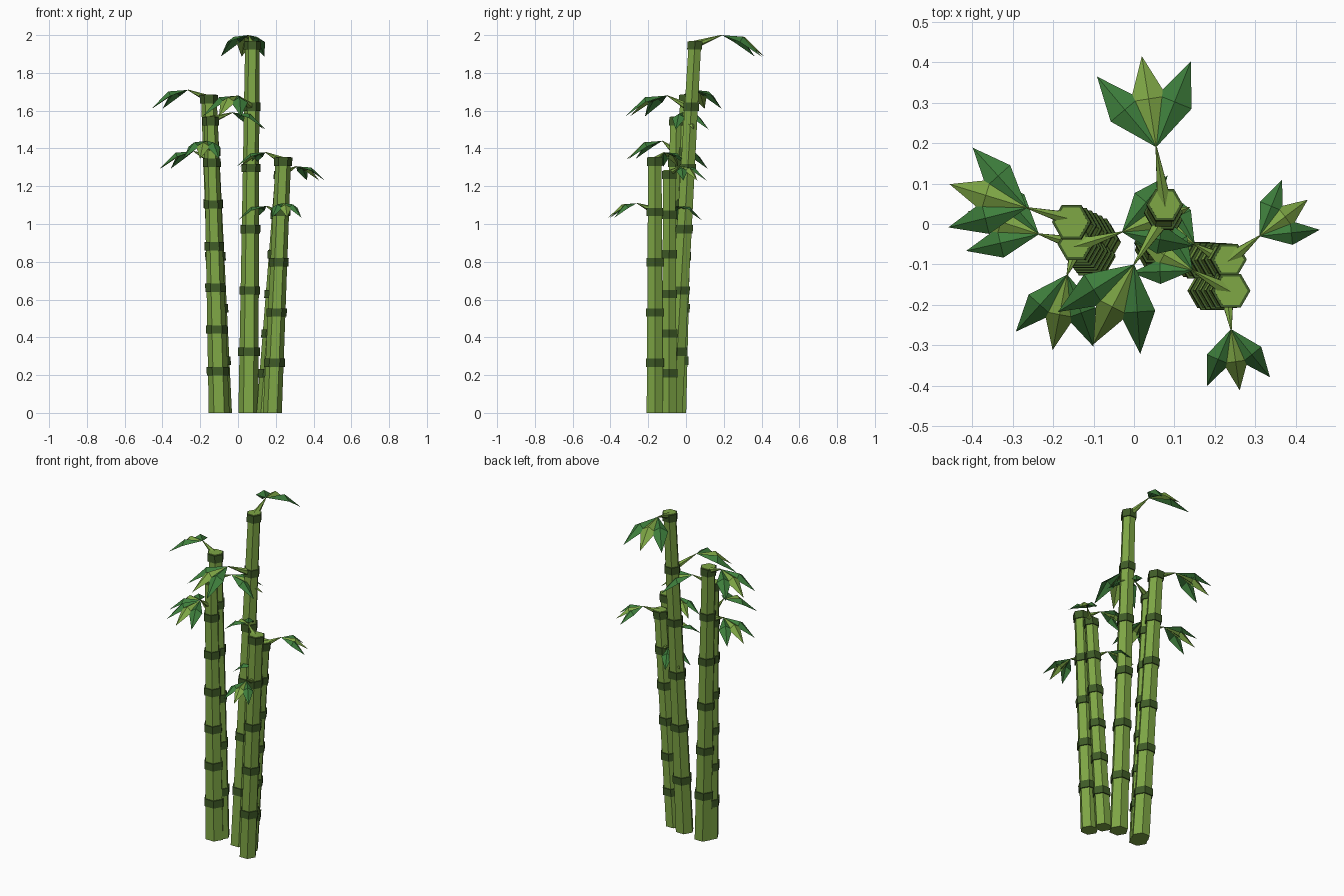
import bpy, bmesh, math
from mathutils import Vector, Matrix

cube = bpy.data.objects.get("Cube")
if cube:
    bpy.data.objects.remove(cube)


def material(name, rgb):
    m = bpy.data.materials.new(name)
    m.use_nodes = True
    m.diffuse_color = (*rgb, 1)
    m.node_tree.nodes["Principled BSDF"].inputs["Base Color"].default_value = (*rgb, 1)
    return m


STALK = material("stalk green", (0.21, 0.385, 0.06))
NODE = material("dark node green", (0.05, 0.105, 0.02))
LEAF = material("leaf green", (0.048, 0.21, 0.045))


def finish(name, bm, mats):
    mesh = bpy.data.meshes.new(name)
    bm.to_mesh(mesh)
    bm.free()
    for m in mats:
        mesh.materials.append(m)
    obj = bpy.data.objects.new(name, mesh)
    bpy.context.collection.objects.link(obj)
    return obj


def prism(bm, a, b, r1, r2, sides=6):
    """Tapered prism between two points, its ends kept horizontal by a shear."""
    axis = b - a
    made = bmesh.ops.create_cone(bm, cap_ends=True, segments=sides, radius1=r1,
                                 radius2=r2, depth=1)["verts"]
    rot = Matrix.Rotation(math.pi / 2, 4, "Z")
    for v in made:
        t = v.co.z + 0.5
        flat = rot @ Vector((v.co.x, v.co.y, 0))
        v.co = a + axis * t + flat
    return made


def stalk(name, foot, top, r1, r2, nodes):
    """Hexagonal cane with evenly spaced node rings up to its tip."""
    foot, top = Vector((*foot, 0)), Vector(top)
    bm = bmesh.new()
    prism(bm, foot, top, r1, r2)
    finish(name, bm, [STALK])
    bm = bmesh.new()
    half = 0.022 / top.z
    for i in range(1, nodes + 1):
        t = (i / nodes) * (1 - half * 1.15)
        r = r1 + (r2 - r1) * t + 0.007
        prism(bm, foot.lerp(top, t - half), foot.lerp(top, t + half), r, r)
    finish(name + "_rings", bm, [NODE])


def leaf(bm, base, angle, length, mat):
    """Kite-shaped leaf, folded along its rib and drooping to the tip."""
    d = Vector((math.cos(angle), math.sin(angle), 0))
    side = Vector((-d.y, d.x, 0)) * length * 0.2
    up = Vector((0, 0, length))
    mid = base + d * length * 0.53
    pts = [base, mid - up * 0.04, base + d * length - up * 0.5,
           mid + side - up * 0.16, mid - side - up * 0.16]
    b, rib, tip, left, right = [bm.verts.new(p) for p in pts]
    for tri in ((b, rib, left), (rib, tip, left), (b, right, rib), (rib, right, tip)):
        bm.faces.new(tri).material_index = mat


def sprig(name, start, end, degrees, length):
    """Pointed twig carrying a fan of three leaves."""
    start, end = Vector(start), Vector(end)
    axis = end - start
    bm = bmesh.new()
    turn = axis.to_track_quat("Z", "Y").to_matrix().to_4x4()
    bmesh.ops.create_cone(bm, cap_ends=True, segments=6, radius1=0.021, radius2=0.002,
                          depth=axis.length,
                          matrix=Matrix.Translation((start + end) / 2) @ turn)
    finish(name + "_twig", bm, [STALK])
    bm = bmesh.new()
    for step in (-1, 0, 1):
        leaf(bm, end, math.radians(degrees + 31 * step), length, 0 if step else 1)
    finish(name + "_leaves", bm, [LEAF, STALK])


# Canes: foot, top, radii, number of nodes
stalk("centre_stalk", (0.055, -0.065), (0.076, 0.048, 1.97), 0.053, 0.038, 6)
stalk("front_left_stalk", (0.182, -0.165), (0.24, -0.165, 1.355), 0.05, 0.041, 5)
stalk("back_left_stalk", (0.145, -0.09), (0.235, -0.088, 1.285), 0.047, 0.037, 6)
stalk("front_right_stalk", (-0.1, -0.08), (-0.145, -0.05, 1.57), 0.055, 0.037, 7)
stalk("back_right_stalk", (-0.085, -0.045), (-0.155, 0.005, 1.685), 0.053, 0.041, 6)

# Leaf sprigs: twig start, twig end, heading, leaf length
sprig("crown", (0.076, 0.048, 1.95), (0.055, 0.19, 2.0), 99, 0.228)
sprig("centre_front", (0.07, 0.01, 1.62), (0, -0.1, 1.68), 243, 0.222)
sprig("right_top", (-0.15, 0.01, 1.66), (-0.265, 0.04, 1.71), 163, 0.2)
sprig("right_side", (-0.14, -0.05, 1.34), (-0.235, -0.025, 1.385), 162, 0.185)
sprig("right_front", (-0.14, -0.055, 1.38), (-0.165, -0.125, 1.44), 259, 0.19)
sprig("right_inner", (-0.145, -0.055, 1.55), (-0.03, -0.02, 1.59), 20, 0.18)
sprig("left_inner_top", (0.235, -0.165, 1.335), (0.145, -0.115, 1.38), 151, 0.152)
sprig("left_outer", (0.235, -0.09, 1.265), (0.31, -0.03, 1.305), 37, 0.15)
sprig("left_front", (0.228, -0.165, 1.07), (0.24, -0.26, 1.11), 278, 0.153)
sprig("left_inner_low", (0.22, -0.09, 1.055), (0.15, -0.05, 1.095), 148, 0.15)
